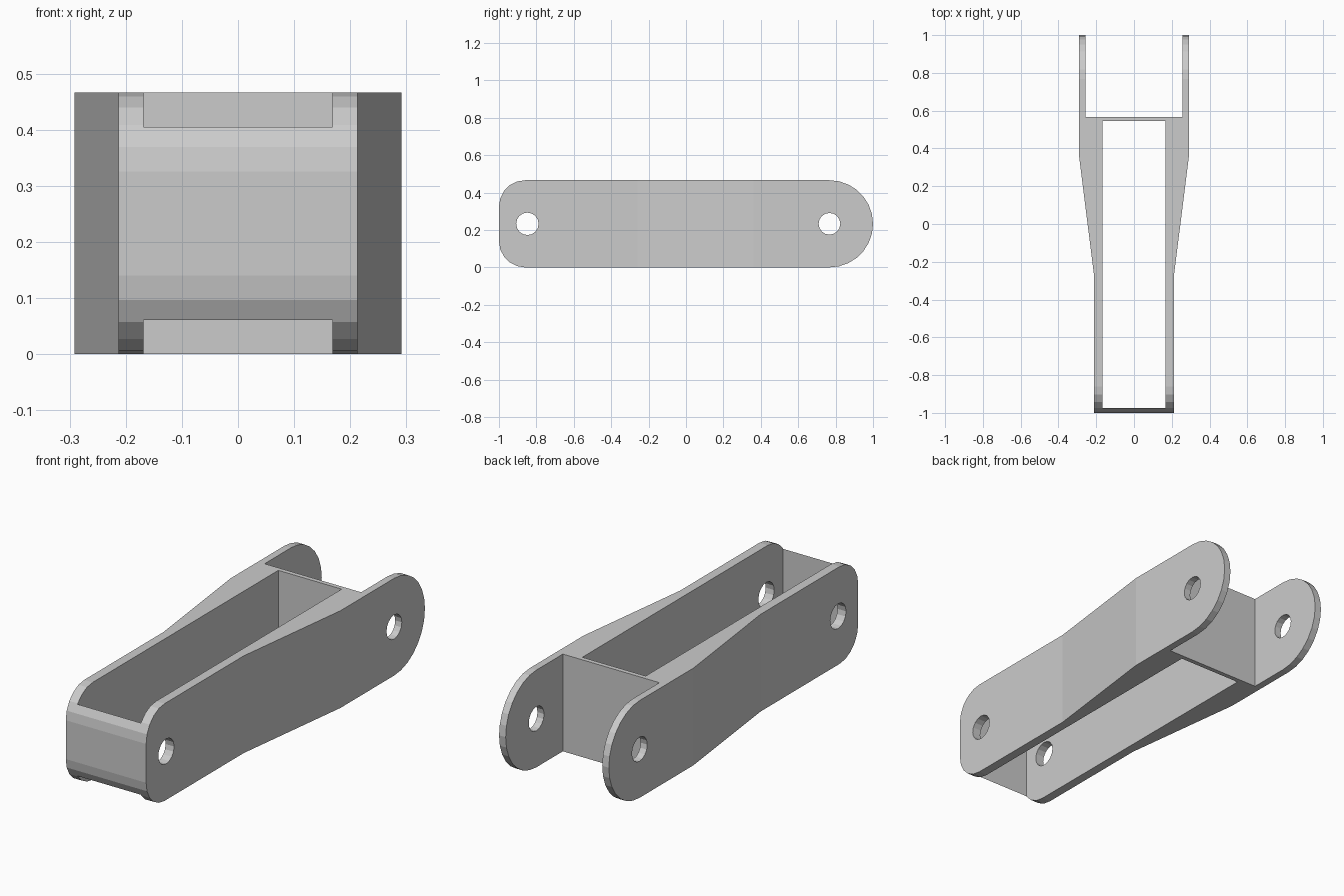
import bpy, bmesh
from math import sin, cos, pi
from mathutils import Vector

if "Cube" in bpy.data.objects:
    bpy.data.objects.remove(bpy.data.objects["Cube"])

H = 0.466
MID = H / 2


def prism(name, points, depth, place):
    """Extrude a 2D outline; place(u, v, w) gives the 3D position."""
    bm = bmesh.new()
    lo = [bm.verts.new(place(u, v, depth[0])) for u, v in points]
    hi = [bm.verts.new(place(u, v, depth[1])) for u, v in points]
    n = len(points)
    bm.faces.new(lo)
    bm.faces.new(hi)
    for i in range(n):
        j = (i + 1) % n
        bm.faces.new((lo[i], lo[j], hi[j], hi[i]))
    bmesh.ops.recalc_face_normals(bm, faces=bm.faces)
    me = bpy.data.meshes.new(name)
    bm.to_mesh(me)
    bm.free()
    ob = bpy.data.objects.new(name, me)
    bpy.context.collection.objects.link(ob)
    return ob


def arc(cu, cv, r, a0, a1, steps):
    return [(cu + r * cos(a0 + (a1 - a0) * i / steps),
             cv + r * sin(a0 + (a1 - a0) * i / steps)) for i in range(steps + 1)]


def plan(u, v, w):
    return Vector((u, v, w))


def side(u, v, w):
    return Vector((w, u, v))


def rect(x, y0, y1):
    return [(-x, y0), (x, y0), (x, y1), (-x, y1)]


# Link body: flared plan outline
half = [(0.213, -1.1), (0.213, -0.26), (0.291, 0.36), (0.291, 1.1)]
outline = half + [(-x, y) for x, y in reversed(half)]
body = prism("link_body", outline, (-0.1, H + 0.1), plan)

# Side profile: small front corners, full round at the back
R = 0.14
profile = (arc(-1 + R, R, R, pi, 1.5 * pi, 5)
           + arc(1 - MID, MID, MID, -pi / 2, pi / 2, 14)
           + arc(-1 + R, H - R, R, pi / 2, pi, 5))
cutters = [(prism("side_profile_cutter", profile, (-0.5, 0.5), side), 'INTERSECT')]

# Long through pocket and open rear fork slot
for name, pts in (("pocket_cutter", rect(0.168, -0.975, 0.545)),
                  ("fork_slot_cutter", rect(0.256, 0.567, 1.3))):
    cutters.append((prism(name, pts, (-0.2, H + 0.2), plan), 'DIFFERENCE'))

# Pin holes through both cheeks
for name, y, r in (("front_pin_hole_cutter", -0.848, 0.06),
                   ("rear_pin_hole_cutter", 0.767, 0.058)):
    ring = arc(y, MID, r, 0, 2 * pi, 16)[:-1]
    cutters.append((prism(name, ring, (-0.6, 0.6), side), 'DIFFERENCE'))

for cutter, op in cutters:
    mod = body.modifiers.new(cutter.name, 'BOOLEAN')
    mod.operation = op
    mod.solver = 'EXACT'
    mod.object = cutter
    cutter.hide_render = True
    cutter.display_type = 'WIRE'

# Apply the cuts and remove the cutters
bpy.context.view_layer.update()
deps = bpy.context.evaluated_depsgraph_get()
final = bpy.data.meshes.new_from_object(body.evaluated_get(deps))
body.modifiers.clear()
body.data = final
for cutter, op in cutters:
    bpy.data.objects.remove(cutter)
